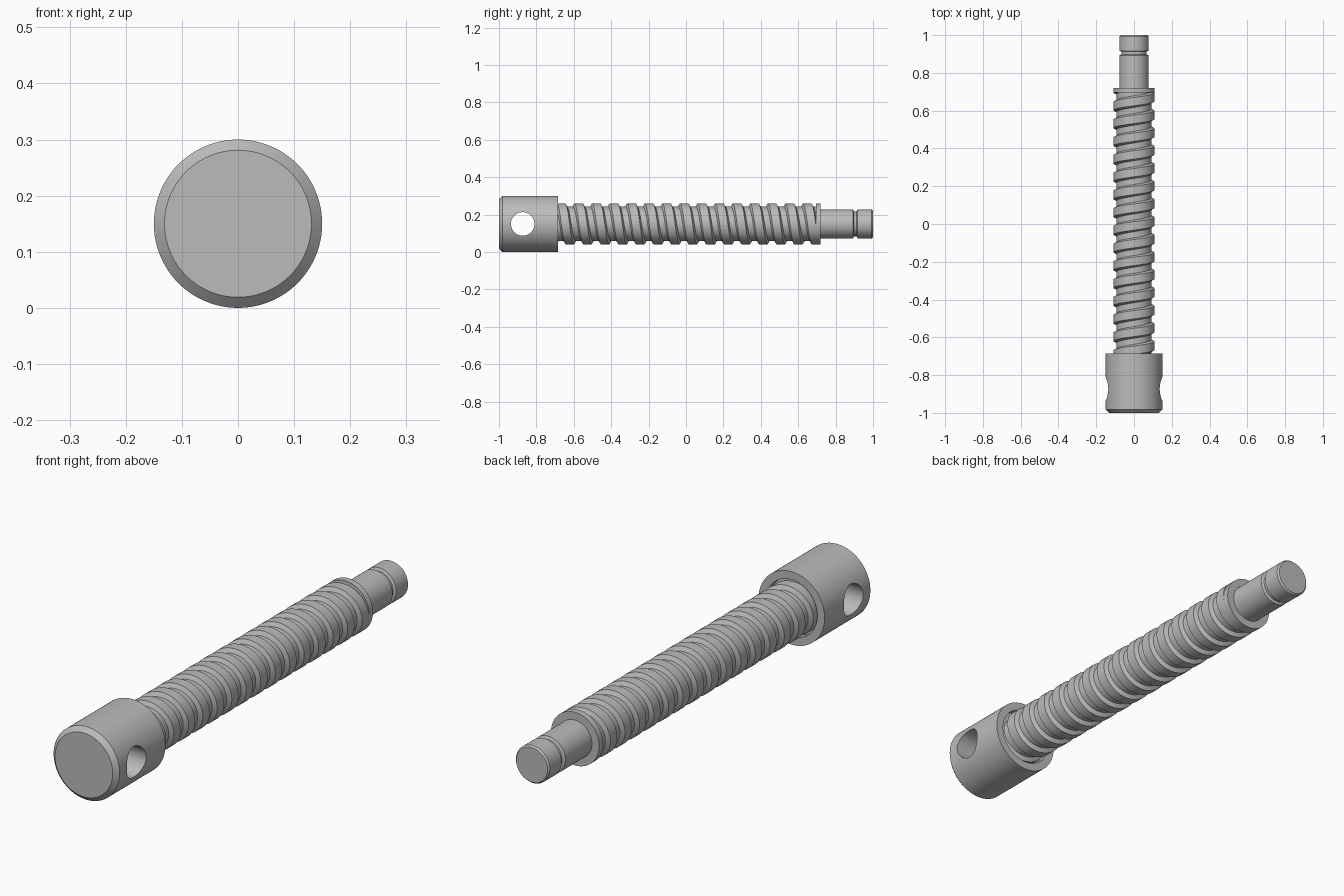
import bpy, bmesh
from math import sin, cos, tau, radians
from mathutils import Vector

if "Cube" in bpy.data.objects:
    bpy.data.objects.remove(bpy.data.objects["Cube"])

AXIS_Z = 0.15
SEGMENTS = 96

steel = bpy.data.materials.new("steel grey")
steel.use_nodes = True
steel.diffuse_color = (0.5, 0.5, 0.5, 1)
steel.node_tree.nodes["Principled BSDF"].inputs["Base Color"].default_value = (0.5, 0.5, 0.5, 1)


def around(radius, y, angle):
    return Vector((radius * sin(angle), y, AXIS_Z + radius * cos(angle)))


def finish(bm, name):
    """Turn a bmesh into a named steel object."""
    bmesh.ops.remove_doubles(bm, verts=bm.verts, dist=1e-5)
    bmesh.ops.recalc_face_normals(bm, faces=bm.faces)
    mesh = bpy.data.meshes.new(name)
    bm.to_mesh(mesh)
    bm.free()
    mesh.materials.append(steel)
    obj = bpy.data.objects.new(name, mesh)
    bpy.context.collection.objects.link(obj)
    return obj


def lathe(name, profile):
    """Revolve (radius, y) points about the long axis, capping both ends."""
    bm = bmesh.new()
    rings = [[bm.verts.new(around(r, y, tau * i / SEGMENTS)) for i in range(SEGMENTS)]
             for r, y in profile]
    for a, b in zip(rings, rings[1:]):
        for i in range(SEGMENTS):
            j = (i + 1) % SEGMENTS
            bm.faces.new((a[i], a[j], b[j], b[i]))
    bm.faces.new(rings[0])
    bm.faces.new(rings[-1])
    return finish(bm, name)


def smooth(obj):
    bpy.ops.object.select_all(action='DESELECT')
    obj.select_set(True)
    bpy.context.view_layer.objects.active = obj
    bpy.ops.object.shade_smooth_by_angle(angle=radians(30))


# Head: chamfered cylinder with a shallow counterbore facing the thread
head = lathe("head", [(0.131, -1), (0.15, -0.982), (0.15, -0.685),
                      (0.117, -0.685), (0.117, -0.715)])

# Cross hole through the head
bpy.ops.mesh.primitive_cylinder_add(vertices=64, radius=0.063, depth=0.5,
                                    location=(0, -0.873, AXIS_Z),
                                    rotation=(0, radians(90), 0))
cutter = bpy.context.object
cutter.name = "cross_hole_cutter"
cutter.hide_render = True
cut = head.modifiers.new("cross hole", 'BOOLEAN')
cut.operation = 'DIFFERENCE'
cut.solver = 'EXACT'
cut.object = cutter
bpy.ops.object.select_all(action='DESELECT')
bpy.context.view_layer.objects.active = head
head.select_set(True)
bpy.ops.object.modifier_apply(modifier=cut.name)
bpy.data.objects.remove(cutter)

# Thread: right-handed helical profile, trimmed at both ends
START, END, PITCH = -0.715, 0.705, 0.094
CREST, ROOT = 0.109, 0.092
tooth = [(CREST, -0.022), (CREST, 0.022), (ROOT, 0.031), (ROOT, 0.063), (CREST, 0.072)]
turns = int((END - START) / PITCH) + 3
bm = bmesh.new()
previous = None
for step in range(turns * SEGMENTS + 1):
    turn = step / SEGMENTS
    row = []
    for radius, offset in tooth:
        y = START - PITCH * 1.5 + PITCH * turn + offset
        row.append(bm.verts.new(around(radius, min(max(y, START), END), tau * turn)))
    if previous:
        for k in range(len(tooth) - 1):
            quad = (previous[k], previous[k + 1], row[k + 1], row[k])
            if any(abs(v.co.y - quad[0].co.y) > 1e-6 for v in quad):
                bm.faces.new(quad)
    previous = row
thread = finish(bm, "screw_thread")

# End collar and plain journal with a retaining ring groove
journal = lathe("end_journal", [(0.085, 0.6), (0.085, 0.695), (0.109, 0.695), (0.109, 0.72),
                                (0.077, 0.72), (0.077, 0.893), (0.066, 0.898),
                                (0.066, 0.912), (0.077, 0.917), (0.077, 0.993), (0.071, 1)])

for part in (head, thread, journal):
    smooth(part)
